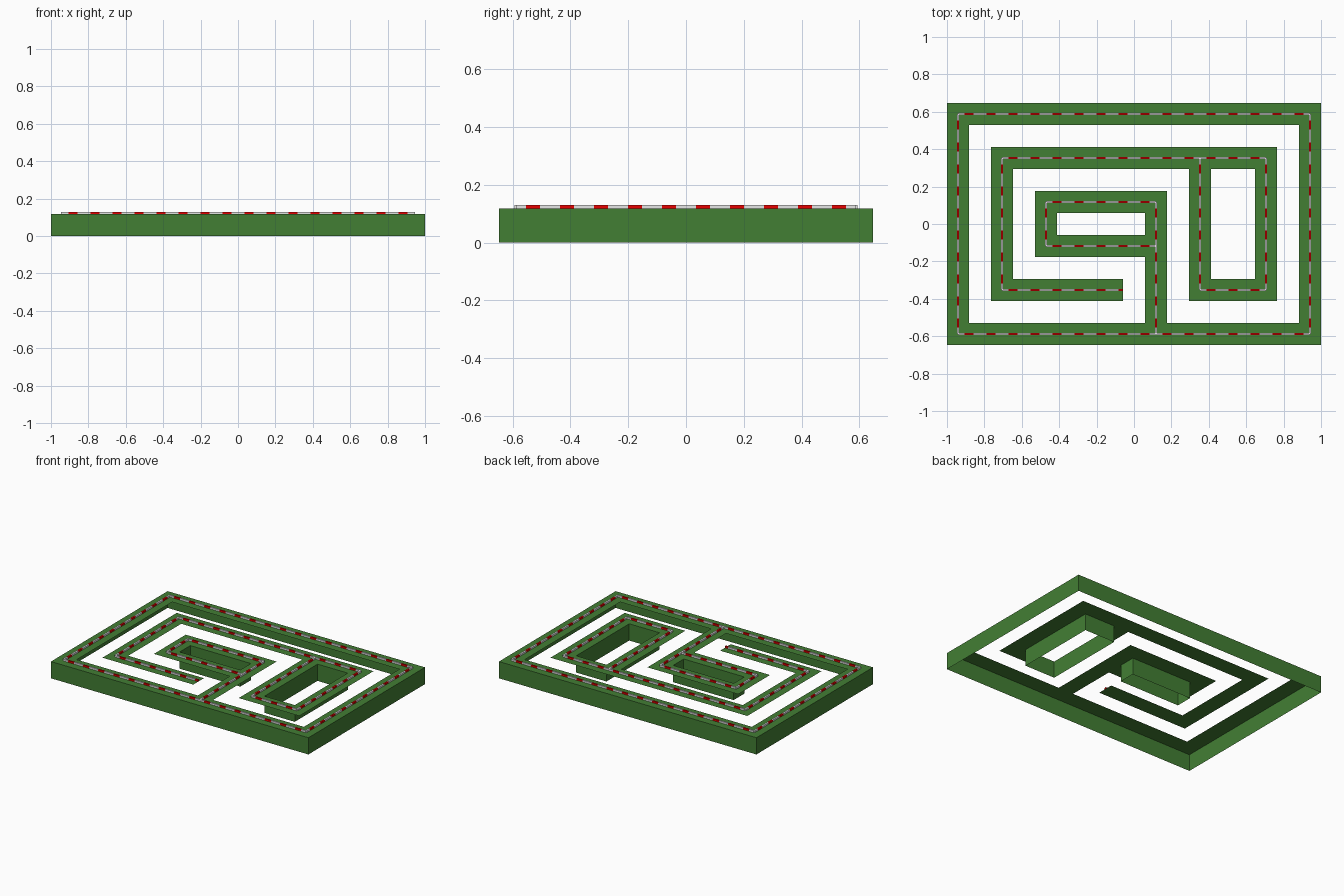
import bpy, bmesh

if "Cube" in bpy.data.objects:
    bpy.data.objects.remove(bpy.data.objects["Cube"])

C = 2 / 17            # maze cell size
H = C                 # hedge height
COLS, ROWS = 17, 11
LW, LH = 0.1 * C, 0.1 * C   # ribbon line width and height


def material(name, rgb):
    m = bpy.data.materials.new(name)
    m.diffuse_color = (*rgb, 1)
    m.use_nodes = True
    m.node_tree.nodes["Principled BSDF"].inputs["Base Color"].default_value = m.diffuse_color
    return m


GREEN = material("hedge green", (0.055, 0.21, 0.034))
RED = material("dash red", (0.8, 0.0, 0.0))
WHITE = material("dash white", (0.8, 0.8, 0.8))

# Hedge runs as (col, row) to (col, row)
RUNS = [
    (0, 0, 16, 0), (16, 0, 16, 10), (0, 10, 16, 10), (0, 0, 0, 10),
    (9, 0, 9, 6), (4, 6, 9, 6), (4, 4, 4, 6), (4, 4, 9, 4),
    (2, 8, 14, 8), (2, 2, 2, 8), (2, 2, 7.5, 2),
    (11, 2, 11, 8), (11, 2, 14, 2), (14, 2, 14, 8),
]


def px(i):
    return (i - COLS / 2) * C


def py(j):
    return (j - ROWS / 2) * C


def add_object(name, bm, mats):
    me = bpy.data.meshes.new(name)
    bm.to_mesh(me)
    bm.free()
    for m in mats:
        me.materials.append(m)
    ob = bpy.data.objects.new(name, me)
    bpy.context.collection.objects.link(ob)


# Hedge tops: one flat sheet made of the filled cells
cells = set()
for a, b, c, d in RUNS:
    for i in range(int(a), int(c) + 1):
        for j in range(b, d + 1):
            cells.add((i, j))
bm = bmesh.new()
for i, j in sorted(cells):
    bm.faces.new([bm.verts.new((px(i + u), py(j + v), H))
                  for u, v in ((0, 0), (1, 0), (1, 1), (0, 1))])
bmesh.ops.remove_doubles(bm, verts=bm.verts, dist=1e-5)
bmesh.ops.dissolve_limit(bm, angle_limit=0.01, verts=bm.verts, edges=bm.edges)
add_object("hedge_top", bm, [GREEN])


# Hanging walls round the outside and round the two closed courts
def wall_loop(name, x0, y0, x1, y1, outward):
    bm = bmesh.new()
    pts = [(x0, y0), (x1, y0), (x1, y1), (x0, y1)]
    if not outward:
        pts.reverse()
    low = [bm.verts.new((px(x), py(y), 0)) for x, y in pts]
    top = [bm.verts.new((px(x), py(y), H)) for x, y in pts]
    for k in range(4):
        n = (k + 1) % 4
        bm.faces.new((low[k], low[n], top[n], top[k]))
    add_object(name, bm, [GREEN])


wall_loop("outer_wall", 0, 0, COLS, ROWS, True)
wall_loop("small_court_wall", 5, 5, 9, 6, False)
wall_loop("tall_court_wall", 12, 3, 14, 8, False)


# Dashed line along the hedge centres: white on cell centres, red on borders
def dash(bm, x0, y0, x1, y1, mat):
    vs = [bm.verts.new((x, y, z)) for z in (H, H + LH)
          for x, y in ((x0, y0), (x1, y0), (x1, y1), (x0, y1))]
    faces = [(4, 5, 6, 7)] + [(k, (k + 1) % 4, (k + 1) % 4 + 4, k + 4) for k in range(4)]
    for f in faces:
        bm.faces.new([vs[k] for k in f]).material_index = mat


bm = bmesh.new()
for a, b, c, d in RUNS:
    along_x = b == d
    s, e = (a, c) if along_x else (b, d)
    cuts = [s]
    n = int(s)
    while n < e:
        cuts += [t for t in (n + 0.3, n + 0.7) if t < e]
        n += 1
    cuts.append(e)
    for k in range(len(cuts) - 1):
        p, q = cuts[k] + 0.5, cuts[k + 1] + 0.5
        if along_x:
            dash(bm, px(p), py(b + .5) - LW / 2, px(q), py(b + .5) + LW / 2, k % 2)
        else:
            dash(bm, px(a + .5) - LW / 2, py(p), px(a + .5) + LW / 2, py(q), k % 2)
add_object("dashed_line", bm, [WHITE, RED])
